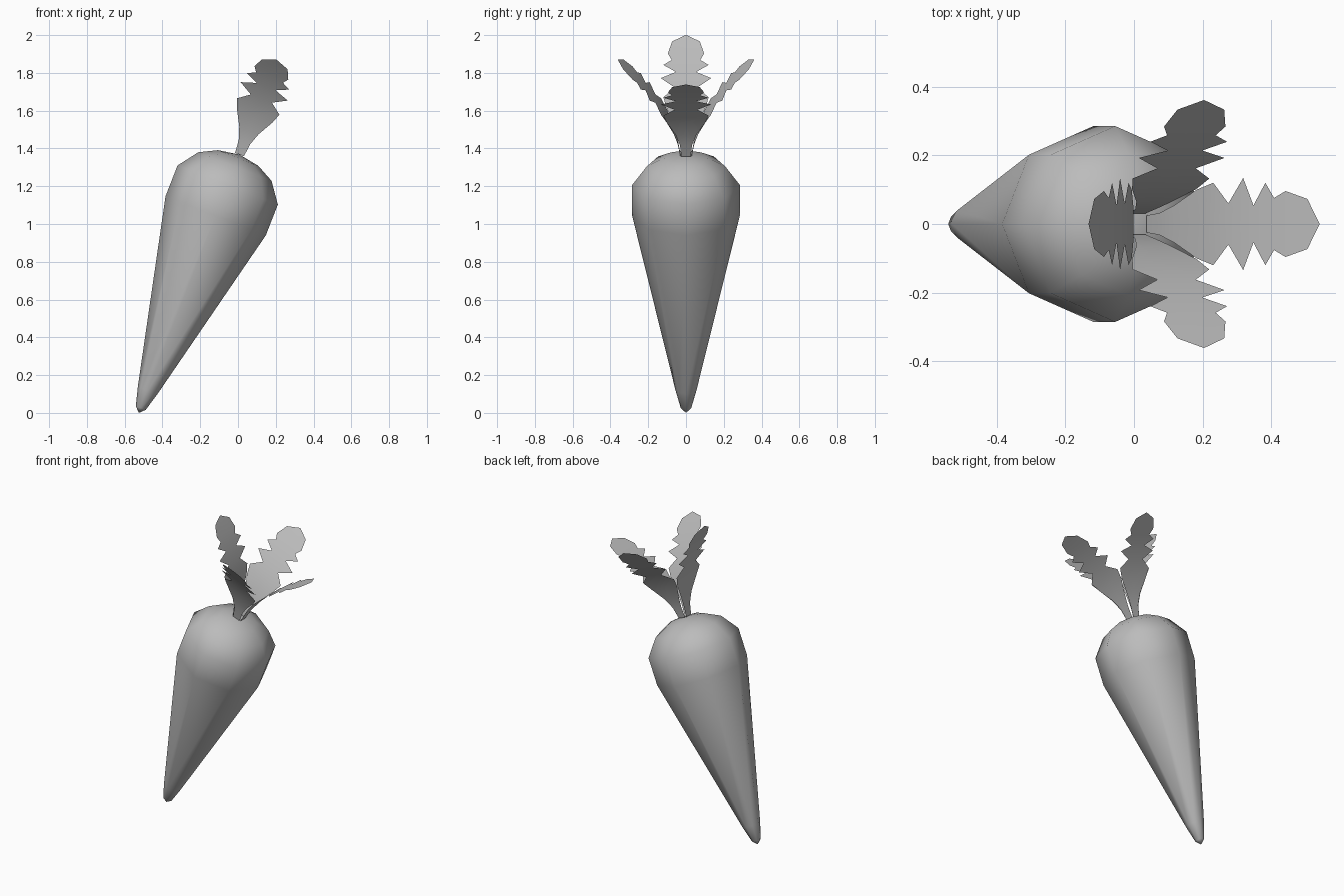
import bpy, bmesh
from math import radians, pi
from mathutils import Matrix, Vector

cube = bpy.data.objects.get("Cube")
if cube:
    bpy.data.objects.remove(cube)

grey = bpy.data.materials.new("plain grey")
grey.use_nodes = True
grey.diffuse_color = (0.5, 0.5, 0.5, 1)
grey.node_tree.nodes["Principled BSDF"].inputs["Base Color"].default_value = (0.5, 0.5, 0.5, 1)

# The whole vegetable leans toward +x about its tip
LEAN = Matrix.Translation((-0.525, 0, 0)) @ Matrix.Rotation(radians(21.3), 4, "Y")
CROWN = 1.468


def finish(bm, name, matrix):
    bm.transform(matrix)
    mesh = bpy.data.meshes.new(name)
    bm.to_mesh(mesh)
    bm.free()
    mesh.materials.append(grey)
    mesh.shade_smooth()
    obj = bpy.data.objects.new(name, mesh)
    bpy.context.collection.objects.link(obj)
    return obj


# Tapered root: an eight-sided lathe of (radius, height)
profile = [(0, 0), (0.028, 0.028), (0.056, 0.13), (0.285, 1.12), (0.285, 1.295),
           (0.208, 1.4), (0.115, 1.448), (0, CROWN)]
bm = bmesh.new()
verts = [bm.verts.new((r, 0, h)) for r, h in profile]
edges = [bm.edges.new(pair) for pair in zip(verts, verts[1:])]
bmesh.ops.spin(bm, geom=verts + edges, cent=(0, 0, 0), axis=(0, 0, 1),
               angle=2 * pi, steps=8)
bmesh.ops.remove_doubles(bm, verts=bm.verts, dist=0.001)
bmesh.ops.recalc_face_normals(bm, faces=bm.faces)
finish(bm, "root", LEAN)

# Flat leaf with a toothed outline, bending outward: (height, half width)
outline = [(0, 0.025), (0.07, 0.032), (0.137, 0.055), (0.219, 0.1), (0.273, 0.12),
           (0.318, 0.06), (0.359, 0.134), (0.386, 0.054), (0.416, 0.12),
           (0.437, 0.076), (0.464, 0.096), (0.513, 0.073), (0.539, 0)]


def leaf(name, turn):
    bm = bmesh.new()
    rows = []
    for h, w in outline:
        reach = 0.03 + 0.129 * h + 0.9 * h * h
        rows.append([bm.verts.new((reach, side * w, h)) for side in (-1, 0, 1)])
    for low, high in zip(rows, rows[1:]):
        for i in range(2):
            bm.faces.new((low[i], high[i], high[i + 1], low[i + 1]))
    bmesh.ops.remove_doubles(bm, verts=bm.verts, dist=0.0005)
    bmesh.ops.recalc_face_normals(bm, faces=bm.faces)
    # Upper side of the leaf faces the middle of the crown
    if sum((f.normal.z for f in bm.faces)) < 0:
        bmesh.ops.reverse_faces(bm, faces=bm.faces)
    place = Matrix.Translation((0, 0, CROWN)) @ Matrix.Rotation(turn, 4, "Z")
    finish(bm, name, LEAN @ place)


for k, label in enumerate(("left", "back", "right", "front")):
    leaf(label + "_leaf", k * pi / 2)
